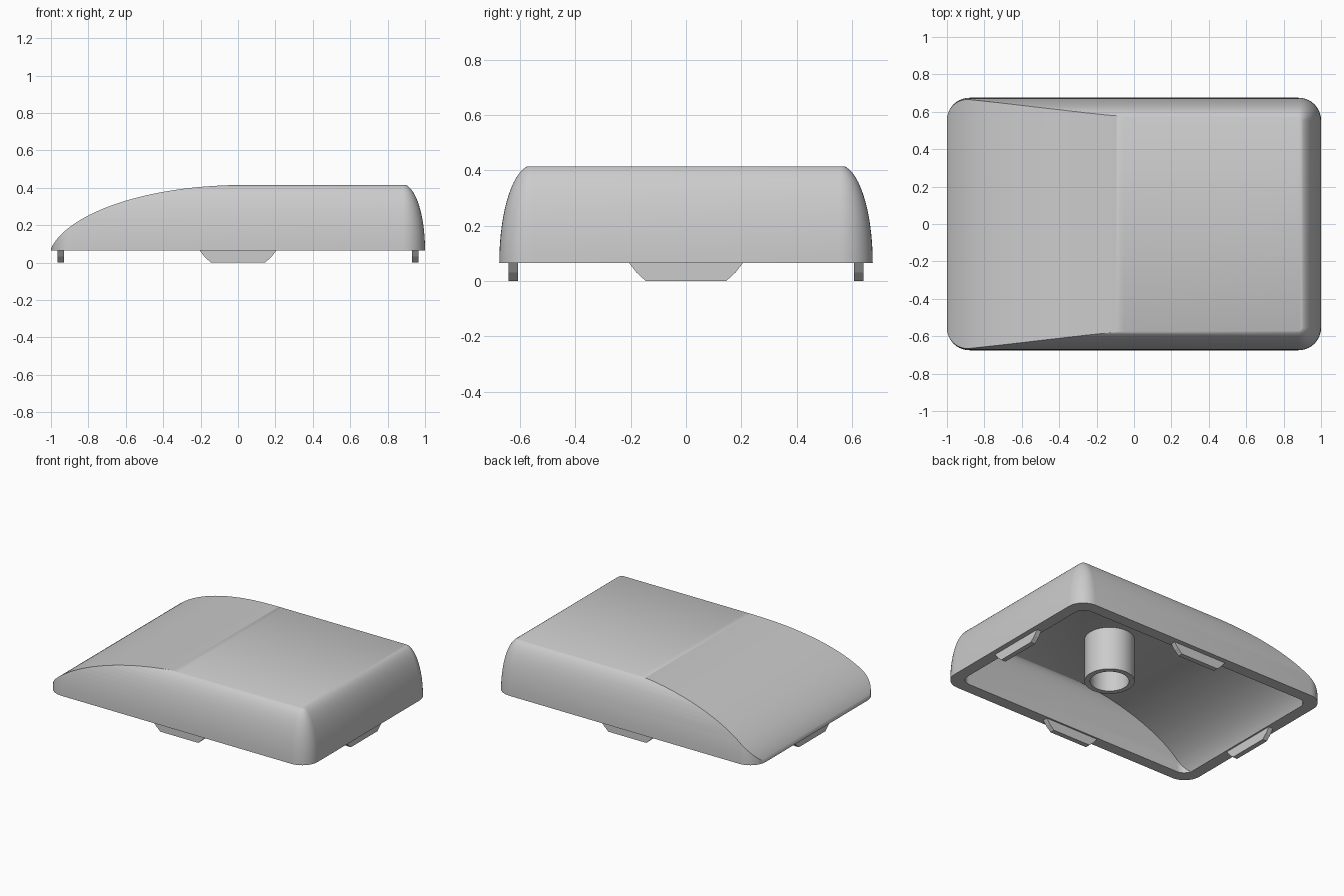
import bpy
import bmesh
from math import sin, cos, pi

RIM = 0.065   # height of the open lower rim

cube = bpy.data.objects.get("Cube")
if cube:
    bpy.data.objects.remove(cube, do_unlink=True)

grey = bpy.data.materials.new("plain_grey")
grey.use_nodes = True
grey.diffuse_color = (0.6, 0.6, 0.6, 1)
grey.node_tree.nodes["Principled BSDF"].inputs["Base Color"].default_value = (0.6, 0.6, 0.6, 1)


def make_object(name, bm):
    bmesh.ops.recalc_face_normals(bm, faces=bm.faces)
    mesh = bpy.data.meshes.new(name)
    bm.to_mesh(mesh)
    bm.free()
    mesh.materials.append(grey)
    obj = bpy.data.objects.new(name, mesh)
    bpy.context.collection.objects.link(obj)
    return obj


def loft(name, rings):
    """Skin a stack of point rings and cap both ends."""
    bm = bmesh.new()
    rows = [[bm.verts.new(p) for p in ring] for ring in rings]
    n = len(rows[0])
    for a, b in zip(rows, rows[1:]):
        for i in range(n):
            j = (i + 1) % n
            bm.faces.new((a[i], a[j], b[j], b[i]))
    bm.faces.new(rows[0][::-1])
    bm.faces.new(rows[-1])
    return make_object(name, bm)


def rounded_rect(hx, hy, r, z, steps=10):
    """Ring of a rectangle with round corners."""
    ring = []
    for k, (sx, sy) in enumerate([(1, 1), (-1, 1), (-1, -1), (1, -1)]):
        for i in range(steps + 1):
            a = (k + i / steps) * pi / 2
            ring.append((sx * (hx - r) + r * cos(a), sy * (hy - r) + r * sin(a), z))
    return ring


def domed_block(name, hx, hy, radius, taper, height, skirt=0, steps=16):
    """Block whose walls lean in along a quarter ellipse."""
    rings = [rounded_rect(hx, hy, radius, RIM - skirt)] if skirt else []
    for i in range(steps + 1):
        a = i / steps * pi / 2
        inset = taper * (1 - cos(a))
        rings.append(rounded_rect(hx - inset, hy - inset, max(radius - inset, 0.003),
                                  RIM + height * sin(a)))
    return loft(name, rings)


def slope_block(name, top, reach, fall, steps=40):
    """Wide block with a flat top that curves down towards -x."""
    profile = [(1.2, -0.2), (1.2, top)]
    for i in range(steps + 1):
        a = i / steps * pi / 2
        profile.append((0.03 - reach * sin(a), top - fall * (1 - cos(a))))
    profile.append((0.03 - reach, -0.2))
    return loft(name, [[(x, y, z) for x, z in profile] for y in (-1, 1)])


def combine(obj, helper, operation):
    """Apply a boolean and drop the helper."""
    helper.hide_render = True
    mod = obj.modifiers.new("cut", 'BOOLEAN')
    mod.operation = operation
    mod.solver = 'EXACT'
    mod.object = helper
    bpy.context.view_layer.objects.active = obj
    bpy.ops.object.modifier_apply(modifier=mod.name)
    bpy.data.objects.remove(helper, do_unlink=True)


def smooth(obj, angle):
    bpy.ops.object.select_all(action='DESELECT')
    obj.select_set(True)
    bpy.context.view_layer.objects.active = obj
    bpy.ops.object.shade_smooth_by_angle(angle=angle)


# Hollow shell: sloped outer body minus a sloped cavity
shell = domed_block("shell", 1.0, 0.675, 0.12, 0.12, 0.354)
combine(shell, slope_block("outer_slope", 0.415, 1.05, 0.42), 'INTERSECT')
cavity = domed_block("cavity", 0.92, 0.595, 0.07, 0.08, 0.303, skirt=0.05)
combine(cavity, slope_block("inner_slope", 0.365, 0.97, 0.375), 'INTERSECT')
combine(shell, cavity, 'DIFFERENCE')
smooth(shell, 0.5)

# Hollow post hanging from the ceiling, flush with the rim
bm = bmesh.new()
sides = 48
loops = [(0.157, 0.38), (0.157, RIM), (0.122, RIM), (0.122, 0.36), (0.002, 0.36)]
rows = [[bm.verts.new((0.2 + r * cos(2 * pi * i / sides), r * sin(2 * pi * i / sides), z))
         for i in range(sides)] for r, z in loops]
for a, b in zip(rows, rows[1:]):
    for i in range(sides):
        j = (i + 1) % sides
        bm.faces.new((a[i], a[j], b[j], b[i]))
bm.faces.new(rows[0])
bm.faces.new(rows[-1])
smooth(make_object("post", bm), 0.5)

# Four clip tabs below the rim, with chamfered ends
tab_profile = [(0.205, RIM + 0.01), (0.205, RIM), (0.18, 0.032), (0.145, 0)]
tab_profile += [(-u, z) for u, z in reversed(tab_profile)]
for side, sign in (("front", -1), ("back", 1)):
    loft(side + "_tab", [[(u, sign * 0.624 + d, z) for u, z in tab_profile]
                         for d in (-0.017, 0.017)])
for side, sign in (("right", -1), ("left", 1)):
    loft(side + "_tab", [[(sign * 0.948 + d, u, z) for u, z in tab_profile]
                         for d in (-0.017, 0.017)])
